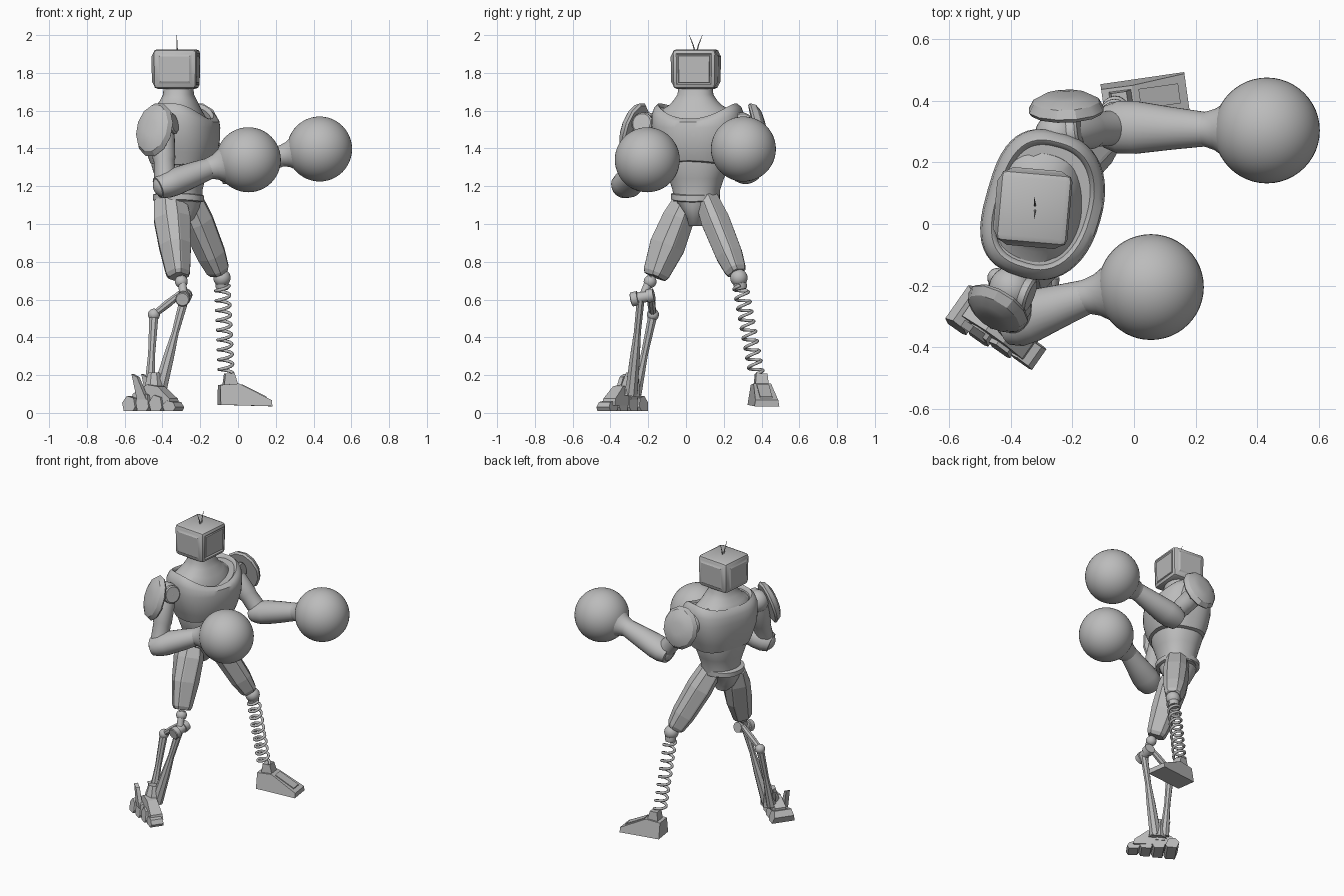
import bpy, bmesh, math
from mathutils import Vector, Matrix

if "Cube" in bpy.data.objects:
    bpy.data.objects.remove(bpy.data.objects["Cube"])

grey = bpy.data.materials.new("plain grey")
grey.use_nodes = True
grey.diffuse_color = (0.5, 0.5, 0.5, 1)
grey.node_tree.nodes["Principled BSDF"].inputs["Base Color"].default_value = (0.5, 0.5, 0.5, 1)


def finish(name, bm, smooth=35):
    bmesh.ops.recalc_face_normals(bm, faces=bm.faces)
    mesh = bpy.data.meshes.new(name)
    bm.to_mesh(mesh)
    bm.free()
    mesh.materials.append(grey)
    obj = bpy.data.objects.new(name, mesh)
    bpy.context.collection.objects.link(obj)
    if smooth:
        bpy.ops.object.select_all(action='DESELECT')
        obj.select_set(True)
        bpy.context.view_layer.objects.active = obj
        bpy.ops.object.shade_smooth_by_angle(angle=math.radians(smooth))
    return obj


def skin(bm, rings):
    """Bridge rings of points with quads and cap both ends; return side faces by column."""
    loops = [[bm.verts.new(p) for p in ring] for ring in rings]
    n = len(loops[0])
    columns = [[] for _ in range(n)]
    for a, b in zip(loops, loops[1:]):
        for i in range(n):
            j = (i + 1) % n
            columns[i].append(bm.faces.new((a[i], a[j], b[j], b[i])))
    bm.faces.new(loops[0][::-1])
    bm.faces.new(loops[-1])
    return columns


def tube(name, points, radii, n=24, ref=(0, 0, 1), smooth=35, panel=0):
    """Sweep elliptical sections along a path; panel raises a long plate on every other side."""
    pts = [Vector(p) for p in points]
    rings = []
    for i, (p, r) in enumerate(zip(pts, radii)):
        ra, rb = r if isinstance(r, tuple) else (r, r)
        t = (pts[min(i + 1, len(pts) - 1)] - pts[max(i - 1, 0)]).normalized()
        a = Vector(ref)
        a = (a - t * a.dot(t)).normalized()
        b = t.cross(a)
        angles = [2 * math.pi * (k + 0.5) / n for k in range(n)]
        rings.append([p + a * ra * math.cos(w) + b * rb * math.sin(w) for w in angles])
    bm = bmesh.new()
    columns = skin(bm, rings)
    if panel:
        bmesh.ops.recalc_face_normals(bm, faces=bm.faces)
        for column in columns[1::2]:
            bmesh.ops.inset_region(bm, faces=column, thickness=0.008, depth=panel)
    return finish(name, bm, smooth)


def limb(name, start, end, steps, **kw):
    """Straight tube from (fraction, radius) steps."""
    a, b = Vector(start), Vector(end)
    return tube(name, [a.lerp(b, f) for f, r in steps], [r for f, r in steps], **kw)


def ball(name, centre, r, seg=32):
    bm = bmesh.new()
    bmesh.ops.create_uvsphere(bm, u_segments=seg, v_segments=seg // 2, radius=r,
                              matrix=Matrix.Translation(centre))
    return finish(name, bm, 60)


def prism(name, profile, width, origin, yaw, taper=0):
    """Side profile (length, height) given thickness, narrowing with height."""
    place = Matrix.Translation(origin) @ Matrix.Rotation(math.radians(yaw), 4, 'Z')
    bm = bmesh.new()
    skin(bm, [[place @ Vector((u, s * width / 2 * (1 - taper * z), z)) for u, z in profile]
              for s in (-1, 1)])
    return finish(name, bm, 0)


def body(name, centre, yaw, sections, n=48, back=0.88):
    """Stack rounded sections (height, forward, side, dip); dip lowers front and back."""
    place = Matrix.Translation(centre) @ Matrix.Rotation(math.radians(yaw), 4, 'Z')
    rings = []
    for z, rf, rs, dip in sections:
        ring = []
        for k in range(n):
            c, s = math.cos(2 * math.pi * k / n), math.sin(2 * math.pi * k / n)
            power = 0.88 if c > 0 else back
            drop = dip * c * c * (1 if c > 0 else 0.4)
            ring.append(place @ Vector((rf * math.copysign(abs(c) ** power, c),
                                        rs * math.copysign(abs(s) ** power, s), z - drop)))
        rings.append(ring)
    bm = bmesh.new()
    skin(bm, rings)
    return finish(name, bm, 40)


# torso, collar, neck and hips
body("abdomen", (-0.305, 0.055, 0), -12, [(1.12, .115, .12, 0), (1.18, .115, .125, 0), (1.24, .13, .145, 0),
     (1.31, .15, .17, 0), (1.37, .15, .17, 0)])
body("chest", (-0.293, 0.06, 0), -16, [(1.31, .14, .165, -.02), (1.315, .16, .185, -.02), (1.38, .178, .21, 0),
     (1.45, .19, .235, 0), (1.52, .19, .243, .01), (1.58, .184, .243, .04), (1.62, .17, .23, .07),
     (1.638, .155, .21, .08), (1.63, .147, .2, .08), (1.615, .142, .195, .075)], back=0.7)
body("neck", (-0.315, 0.05, 0), -12, [(1.54, .15, .19, .05), (1.605, .145, .18, .055), (1.63, .12, .14, .03),
     (1.655, .095, .115, 0), (1.685, .08, .095, 0), (1.74, .076, .088, 0)])
body("belt", (-0.315, 0.05, 0), -8, [(1.125, .12, .115, .01), (1.13, .135, .128, .01), (1.16, .135, .128, .01),
     (1.165, .12, .115, .01)])
body("pelvis", (-0.315, 0.05, 0), -8, [(0.99, .04, .035, 0), (1.03, .085, .045, 0), (1.09, .115, .08, 0),
     (1.14, .12, .115, 0)], n=16)

# boxy head with a thinly framed screen in front and raised panels elsewhere
bm = bmesh.new()
bmesh.ops.create_cube(bm, size=1)
for v in bm.verts:
    low = 0.97 if v.co.z < 0 else 1
    v.co = Vector((v.co.x * 0.235 * low, v.co.y * 0.235 * low, v.co.z * 0.21))
bmesh.ops.bevel(bm, geom=bm.edges[:], offset=0.023, segments=2, affect='EDGES', profile=0.5)
bmesh.ops.recalc_face_normals(bm, faces=bm.faces)
big = sorted(bm.faces, key=lambda f: -f.calc_area())[:6]
for f in big:
    if abs(f.normal.z) < 0.7:
        if f.normal.x > 0.7:
            bmesh.ops.inset_region(bm, faces=[f], thickness=0.012, depth=-0.006)
            bmesh.ops.inset_region(bm, faces=[f], thickness=0.005, depth=0.005)
        else:
            bmesh.ops.inset_region(bm, faces=[f], thickness=0.022, depth=0.01)
bmesh.ops.transform(bm, verts=bm.verts, matrix=Matrix.Translation((-0.325, 0.052, 1.82))
                    @ Matrix.Rotation(math.radians(-5), 4, 'Z'))
finish("head", bm, 30)
for side in (-1, 1):
    tube("antenna", [(-0.322, 0.052 + side * 0.004, 1.91), (-0.322, 0.052 + side * 0.015, 1.95),
                     (-0.325, 0.052 + side * 0.035, 2.0)], [.004, .003, .001], n=6, ref=(1, 0, 0))

# arms: shoulder, joint disc, upper arm, elbow, forearm, round glove and shoulder pad
arms = {
    "right": dict(shoulder=(-0.40, -0.21, 1.52), disc=(-0.335, -0.235, 1.535), elbow=(-0.385, -0.315, 1.205),
                  wrist=(-0.15, -0.235, 1.295), glove=(0.055, -0.205, 1.34), out=(-0.5, -0.8, 0.3),
                  pad=(-0.435, -0.26, 1.495), size=(.15, .11)),
    "left": dict(shoulder=(-0.25, 0.29, 1.52), disc=(-0.175, 0.30, 1.535), elbow=(-0.05, 0.315, 1.28),
                 wrist=(0.235, 0.308, 1.362), glove=(0.432, 0.304, 1.397), out=(-0.03, 0.97, 0.24),
                 pad=(-0.22, 0.36, 1.505), size=(.14, .125)),
}
for side, a in arms.items():
    sh, el, wr, gl = (Vector(a[k]) for k in ("shoulder", "elbow", "wrist", "glove"))
    ball(side + "_shoulder", sh, 0.072)
    limb(side + "_shoulder_joint", sh, a["disc"],
         [(0, .058), (.9, .058), (1, .05), (1, .035), (.85, .033)])
    limb(side + "_upper_arm", sh, el, [(0, .055), (.2, .062), (.55, .06), (.6, .055), (1, .058)])
    ball(side + "_elbow", el, 0.066)
    limb(side + "_forearm", el, wr, [(-.16, (.058, .068)), (0, (.07, .086)), (.2, (.074, .086)),
                                     (.6, (.067, .07)), (1, (.056, .056))])
    limb(side + "_cuff", wr, gl, [(-.1, .054), (0, .058), (.15, .068), (.3, .088), (.43, .112), (.58, .137)])
    ball(side + "_glove", gl, 0.172, 48)
    n = Vector(a["out"]).normalized()
    u, v = a["size"]
    tube(side + "_shoulder_pad", [Vector(a["pad"]) + n * d for d in (0, .012, .04, .058, .064)],
         [(u * k, v * k) for k in (.93, 1, .88, .62, .3)], n=12, smooth=28)

# thighs with long raised panels
limb("left_thigh", (-0.265, 0.11, 1.13), (-0.1, 0.268, 0.74),
     [(0, (.075, .06)), (.3, (.085, .075)), (.75, (.075, .07)), (.95, (.06, .055)), (1, (.045, .045))],
     n=8, ref=(1, 0, 0), smooth=0, panel=0.006)
limb("right_thigh", (-0.36, 0.0, 1.13), (-0.315, -0.165, 0.72),
     [(0, (.085, .06)), (.25, (.098, .085)), (.6, (.085, .095)), (.95, (.062, .07)), (1, (.05, .055))],
     n=8, ref=(1, 0, 0), smooth=0, panel=0.006)

# left leg: knee ball, coil spring and wedge foot
knee, ankle = Vector((-0.085, 0.28, 0.715)), Vector((-0.062, 0.375, 0.2))
ball("left_knee", knee, 0.046)
limb("left_knee_collar", knee, ankle, [(0, .032), (.09, .036), (.12, .03)], ref=(1, 0, 0))
turns, per = 9, 16
axis = (ankle - knee).normalized()
across = Vector((1, 0, 0)) - axis * axis.x
across.normalize()
other = axis.cross(across)
coil = []
for i in range(turns * per + 1):
    w = 2 * math.pi * i / per
    coil.append(knee.lerp(ankle, 0.08 + 0.91 * i / (turns * per))
                + (across * math.cos(w) + other * math.sin(w)) * 0.037)
tube("left_spring", coil, [0.0085] * len(coil), n=8, ref=axis, smooth=60)
prism("left_foot", [(0, 0), (0, .105), (.1, .112), (.275, .024), (.275, -.008)], 0.13,
      (-0.1, 0.39, 0.043), 8, taper=2.5)
prism("left_foot_plate", [(.12, .085), (.12, .108), (.25, .043), (.25, .02)], 0.065, (-0.1, 0.39, 0.043), 8)
prism("left_ankle", [(.02, .08), (.03, .165), (.08, .165), (.105, .08)], 0.09, (-0.1, 0.39, 0.043), 8, taper=2)

# right leg: knee ball, hinge, two struts and segmented foot
ball("right_knee", (-0.3, -0.19, 0.695), 0.034)
limb("right_knee_link", (-0.3, -0.185, 0.72), (-0.285, -0.235, 0.6), [(0, .022), (1, .022)], ref=(1, 0, 0))
limb("right_hinge", (-0.295, -0.29, 0.6), (-0.275, -0.17, 0.625),
     [(0, .033), (.03, .038), (.3, .038), (.31, .03), (.7, .03), (.71, .036), (1, .034)])
limb("right_shin", (-0.285, -0.24, 0.6), (-0.42, -0.29, 0.1),
     [(0, (.026, .022)), (.35, (.02, .02)), (.6, (.03, .028)), (1, (.04, .036))], n=8, ref=(1, 0, 0), smooth=0)
joint = (-0.445, -0.175, 0.52)
limb("right_calf_arm", (-0.3, -0.19, 0.635), joint, [(0, .018), (.5, .022), (1, .018)], n=8, smooth=0)
ball("right_calf_joint", joint, 0.032, 20)
limb("right_calf_strut", joint, (-0.47, -0.265, 0.1), [(0, .026), (.5, .02), (1, .032)], n=8, ref=(1, 0, 0), smooth=0)
heading = -35
foot = Vector((-0.445, -0.345, 0.01))
forward = Matrix.Rotation(math.radians(heading), 3, 'Z') @ Vector((1, 0, 0))
sideways = Vector((-forward.y, forward.x, 0))
prism("right_foot_core", [(-.12, .03), (-.12, .09), (-.03, .14), (.04, .13), (.12, .065), (.13, .03)], 0.09,
      foot + sideways * 0.01, heading, taper=2)
for i in range(4):
    h = (.08, .1, .085, .055)[i]
    prism("right_foot_segment", [(-.028, 0), (-.045, h * .55), (-.02, h), (.025, h * .85), (.042, .02), (.03, 0)],
          0.15 - 0.021 * i, foot + forward * (-0.115 + i * 0.08), heading, taper=3)
for s in (-1, 1):
    prism("right_foot_fin", [(-.02, .06), (-.055, .195), (-.02, .18), (.04, .06)], 0.025,
          foot + sideways * s * 0.045 - forward * 0.05, heading)
limb("right_ankle", foot + Vector((0, .045, .08)), foot + Vector((0, .06, .2)),
     [(0, .06), (.5, .05), (1, .035)], n=8, ref=(1, 0, 0), smooth=0)
